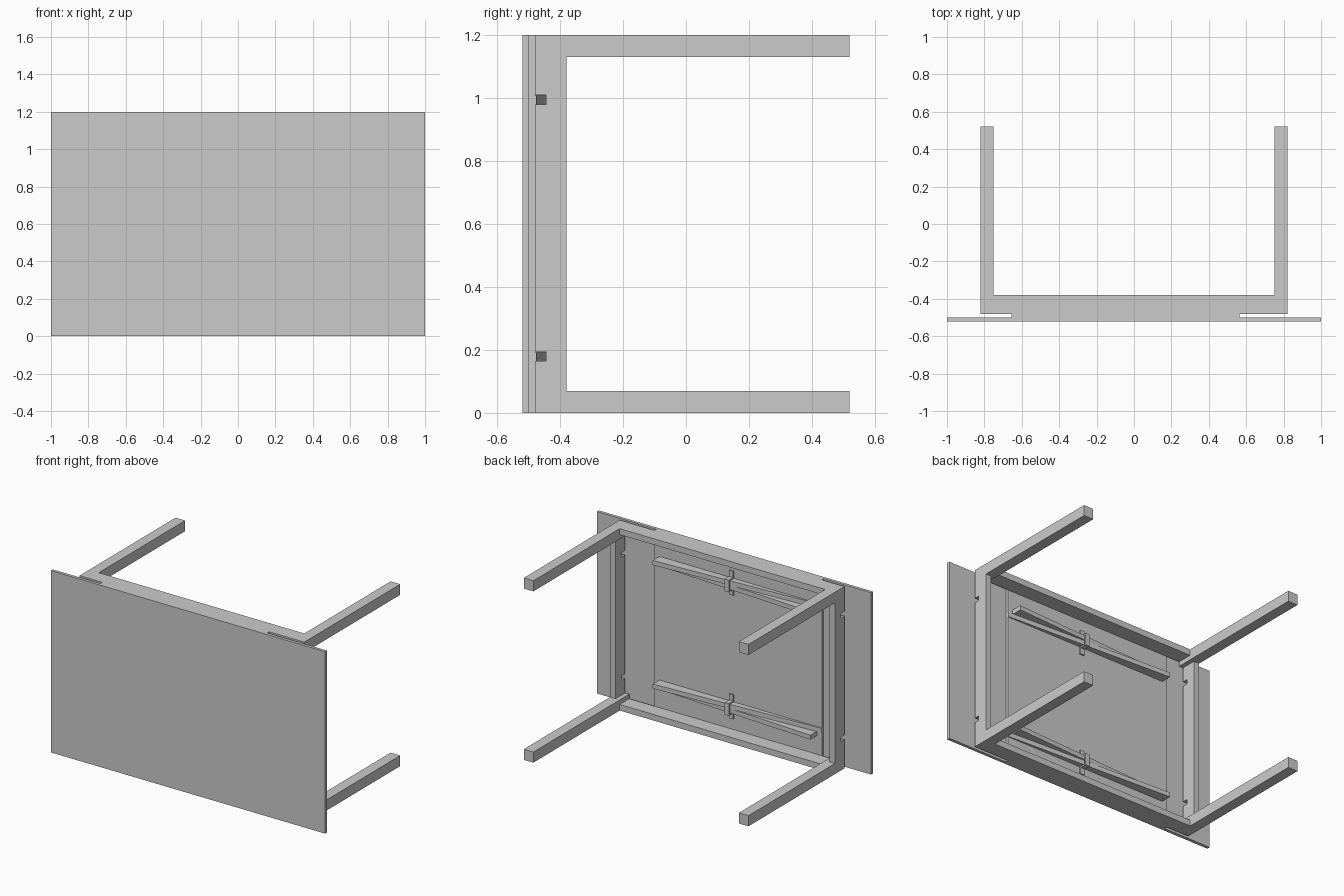
import bpy

if "Cube" in bpy.data.objects:
    bpy.data.objects.remove(bpy.data.objects["Cube"])


def prism(name, profile, axis, a, b):
    """Extrude a closed 2D profile from a to b along 'x' (profile y,z) or 'z' (profile x,y)."""
    def place(p, t):
        return (t, p[0], p[1]) if axis == 'x' else (p[0], p[1], t)
    n = len(profile)
    verts = [place(p, a) for p in profile] + [place(p, b) for p in profile]
    faces = [tuple(range(n))[::-1], tuple(range(n, 2 * n))]
    faces += [(i, (i + 1) % n, n + (i + 1) % n, n + i) for i in range(n)]
    mesh = bpy.data.meshes.new(name)
    mesh.from_pydata(verts, [], faces)
    ob = bpy.data.objects.new(name, mesh)
    bpy.context.collection.objects.link(ob)
    # consistent outward normals
    import bmesh
    bm = bmesh.new()
    bm.from_mesh(mesh)
    bmesh.ops.recalc_face_normals(bm, faces=bm.faces)
    bm.to_mesh(mesh)
    bm.free()
    return ob


def box(name, x0, x1, y0, y1, z0, z1):
    return prism(name, [(x0, y0), (x1, y0), (x1, y1), (x0, y1)], 'z', z0, z1)


# Table lies on its side: table top faces -y, legs point to +y
box("table_top", -1, 1, -0.52, -0.50, 0, 1.2)
box("extension_leaves", -0.655, 0.565, -0.50, -0.48, 0, 1.2)

# Four square legs
for sx in (-1, 1):
    for z in (0, 1.13):
        x0, x1 = sorted((sx * 0.75, sx * 0.82))
        box("leg", x0, x1, -0.48, 0.52, z, z + 0.07)

# Long aprons
for z in (0, 1.16):
    box("long_apron", -0.75, 0.75, -0.48, -0.38, z, z + 0.04)

# End aprons with two notches for the runners
T, N, B = -0.48, -0.445, -0.38
for sx, lo, hi in ((1, 0.165, 0.98), (-1, 0.19, 1.005)):
    profile = [(B, 0.07), (T, 0.07)]
    for z in (lo, hi):
        profile += [(T, z), (N, z), (N, z + 0.03), (T, z + 0.03)]
    profile += [(T, 1.13), (B, 1.13)]
    x0, x1 = sorted((sx * 0.78, sx * 0.82))
    prism("end_apron", profile, 'x', x0, x1)

# Tapered runners in opposed pairs, each pair held by a bracket
for zc in (0.1925, 1.0075):
    prism("runner_right", [(0.565, -0.48), (0.565, -0.475), (-0.62, -0.41), (-0.62, -0.48)],
          'z', zc - 0.03, zc)
    prism("runner_left", [(-0.655, -0.48), (-0.655, -0.475), (0.53, -0.41), (0.53, -0.48)],
          'z', zc, zc + 0.03)
    # hat-shaped bracket, profile in (y, z)
    p = [(-0.48, -0.08), (-0.47, -0.08), (-0.47, -0.04), (-0.425, -0.04),
         (-0.425, 0.04), (-0.47, 0.04), (-0.47, 0.08), (-0.48, 0.08),
         (-0.48, 0.032), (-0.435, 0.032), (-0.435, -0.032), (-0.48, -0.032)]
    prism("runner_bracket", [(y, zc + z) for y, z in p], 'x', -0.015, 0.015)
